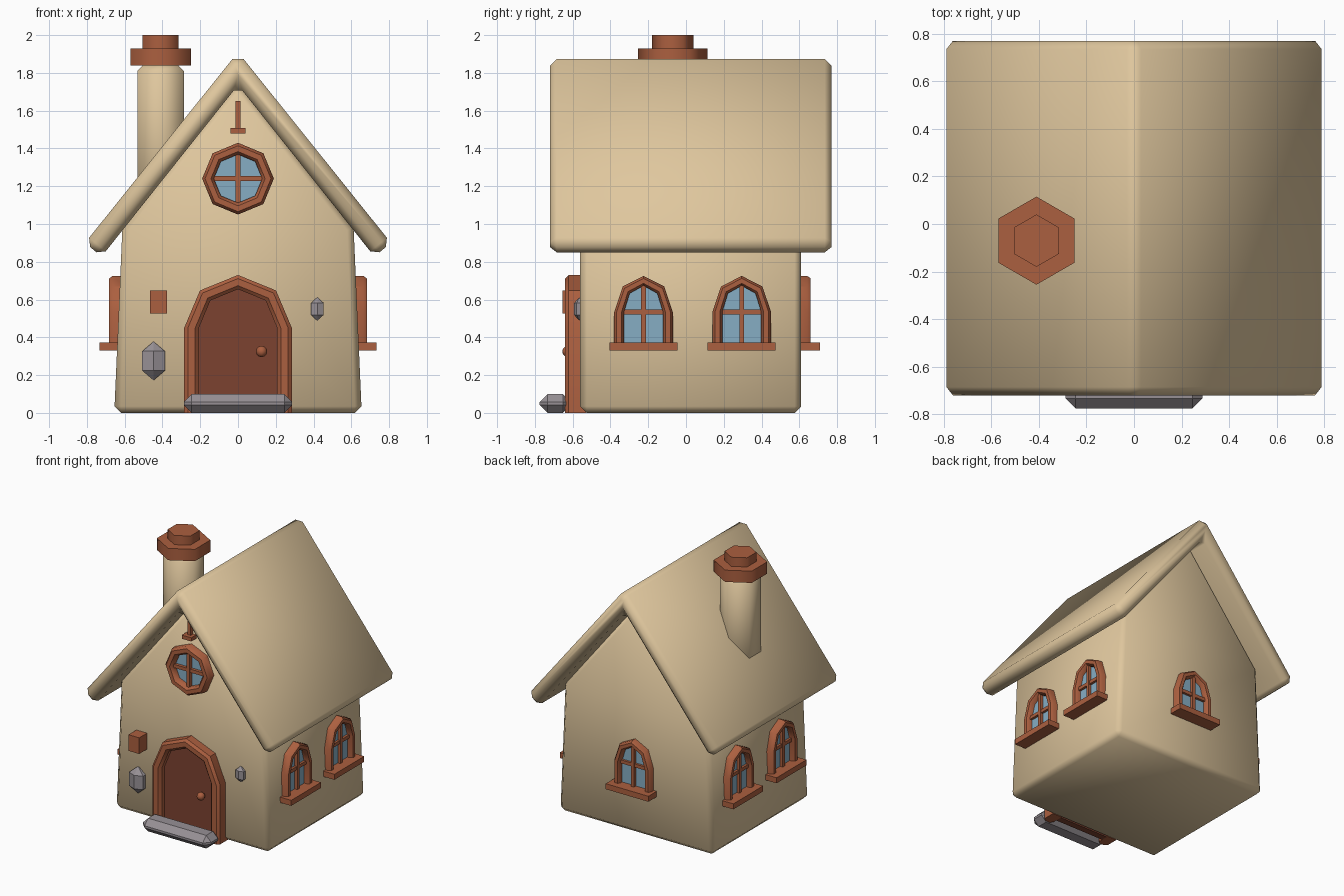
import bpy, bmesh, math
from mathutils import Matrix, Vector

if "Cube" in bpy.data.objects:
    bpy.data.objects.remove(bpy.data.objects["Cube"])


def material(name, rgb):
    m = bpy.data.materials.new(name)
    m.diffuse_color = (*rgb, 1)
    m.use_nodes = True
    m.node_tree.nodes["Principled BSDF"].inputs["Base Color"].default_value = m.diffuse_color
    return m


PLASTER = material("warm plaster", (0.74, 0.57, 0.34))
WOOD = material("reddish wood", (0.41, 0.115, 0.05))
DOOR = material("dark door wood", (0.20, 0.055, 0.03))
STONE = material("grey stone", (0.31, 0.28, 0.30))
GLASS = material("blue glass", (0.24, 0.42, 0.55))


def finish(bm, name, mat, bevel=0, smooth=50, limit=60, segments=1):
    bmesh.ops.recalc_face_normals(bm, faces=bm.faces)
    me = bpy.data.meshes.new(name)
    bm.to_mesh(me)
    bm.free()
    me.materials.append(mat)
    ob = bpy.data.objects.new(name, me)
    bpy.context.collection.objects.link(ob)
    bpy.ops.object.select_all(action='DESELECT')
    ob.select_set(True)
    bpy.context.view_layer.objects.active = ob
    if bevel:
        mod = ob.modifiers.new("bevel", 'BEVEL')
        mod.width, mod.segments = bevel, segments
        mod.limit_method, mod.angle_limit = 'ANGLE', math.radians(limit)
        bpy.ops.object.modifier_apply(modifier=mod.name)
    bpy.ops.object.shade_smooth_by_angle(angle=math.radians(smooth))
    return ob


def prism(name, pts, d0, d1, mat, turn=0, **kw):
    """Outline in (u, z) extruded outward from distance d0 to d1, then turned about z."""
    bm = bmesh.new()
    rot = Matrix.Rotation(math.radians(turn), 3, 'Z')
    a, b = [[bm.verts.new(rot @ Vector((u, -d, z))) for u, z in pts] for d in (d0, d1)]
    bm.faces.new(a)
    bm.faces.new(b)
    for i in range(len(pts)):
        j = (i + 1) % len(pts)
        bm.faces.new((a[i], a[j], b[j], b[i]))
    return finish(bm, name, mat, **kw)


def rect(u0, u1, z0, z1):
    return [(u0, z0), (u1, z0), (u1, z1), (u0, z1)]


def frame(name, outer, inner, d0, d1, closed, turn=0):
    """Chamfered moulding that runs between two matching outlines."""
    bm = bmesh.new()
    rot = Matrix.Rotation(math.radians(turn), 3, 'Z')
    c = 0.018
    section = [(0, d0), (0, d1 - c), (0.25, d1), (0.75, d1), (1, d1 - c), (1, d0)]
    rings = []
    for (u0, z0), (u1, z1) in zip(outer, inner):
        rings.append([bm.verts.new(rot @ Vector((u0 + (u1 - u0) * t, -d, z0 + (z1 - z0) * t)))
                      for t, d in section])
    n, m = len(rings), len(section)
    for i in range(n if closed else n - 1):
        r, s = rings[i], rings[(i + 1) % n]
        for k in range(m):
            l = (k + 1) % m
            bm.faces.new((r[k], r[l], s[l], s[k]))
    if not closed:
        bm.faces.new(rings[0])
        bm.faces.new(rings[-1])
    return finish(bm, name, WOOD, smooth=40)


def arch(z0, zc, rx, rz):
    top = [(rx * math.cos(a), zc + rz * math.sin(a)) for a in (k * math.pi / 4 for k in range(5))]
    return [(rx, z0)] + top + [(-rx, z0)]


def shift(pts, du):
    return [(u + du, z) for u, z in pts]


def lathe(name, x, y, radius, z0, z1, mat, **kw):
    """Six-sided column with corners toward front and back."""
    bm = bmesh.new()
    bmesh.ops.create_cone(bm, cap_ends=True, segments=6, radius1=radius, radius2=radius, depth=z1 - z0,
                          matrix=Matrix.Translation((x, y, (z0 + z1) / 2)))
    if abs(max(v.co.y for v in bm.verts) - y - radius) > 0.001:
        bmesh.ops.rotate(bm, verts=bm.verts, cent=(x, y, 0), matrix=Matrix.Rotation(math.pi / 6, 3, 'Z'))
    return finish(bm, name, mat, **kw)


def ball(name, loc, size, mat, seg, rings, smooth):
    bm = bmesh.new()
    bmesh.ops.create_uvsphere(bm, u_segments=seg, v_segments=rings, radius=1)
    bmesh.ops.scale(bm, verts=bm.verts, vec=size)
    bmesh.ops.translate(bm, verts=bm.verts, vec=loc)
    return finish(bm, name, mat, smooth=smooth)


# House body and roof
prism("house_body", [(-0.655, 0), (0.655, 0), (0.612, 0.98), (0, 1.745), (-0.612, 0.98)],
      0.56, -0.61, PLASTER, bevel=0.035, smooth=60, limit=45)
half = [(0.03, 1.873), (0.81, 0.90), (0.722, 0.828)]
prism("roof", half + [(0, 1.735)] + [(-u, z) for u, z in reversed(half)],
      0.72, -0.77, PLASTER, bevel=0.035, smooth=60)

# Chimney
lathe("chimney_stack", -0.41, -0.07, 0.142, 1.1, 1.845, PLASTER, bevel=0.035, smooth=65, limit=70)
lathe("chimney_cap", -0.41, -0.07, 0.185, 1.84, 1.93, WOOD, smooth=65)
lathe("chimney_pot", -0.41, -0.07, 0.11, 1.92, 2.0, WOOD, smooth=65)


# Arched windows: two on each side, one at the back
def arched_window(name, u, wall, turn):
    outer = shift(arch(0.36, 0.535, 0.155, 0.19), u)
    inner = shift(arch(0.36, 0.535, 0.103, 0.138), u)
    frame(name + "_frame", outer, inner, wall - 0.03, wall + 0.05, False, turn)
    prism(name + "_glass", inner, wall - 0.02, wall + 0.012, GLASS, turn)
    prism(name + "_upright", rect(u - 0.013, u + 0.013, 0.36, 0.68), wall, wall + 0.035, WOOD, turn)
    prism(name + "_crossbar", rect(u - 0.11, u + 0.11, 0.522, 0.548), wall, wall + 0.03, WOOD, turn)
    prism(name + "_sill", rect(u - 0.18, u + 0.18, 0.33, 0.372), wall - 0.01, wall + 0.1, WOOD, turn)


for i, y in enumerate((-0.225, 0.295)):
    arched_window(f"right_window_{i + 1}", y, 0.632, 90)
    arched_window(f"left_window_{i + 1}", -y, 0.632, -90)
arched_window("back_window", 0, 0.61, 180)

# Round gable window
octagon = [(math.cos(k * math.pi / 4), math.sin(k * math.pi / 4)) for k in range(8)]
outer, inner = [[(r * a, 1.24 + r * b) for a, b in octagon] for r in (0.19, 0.128)]
frame("round_window_frame", outer, inner, 0.53, 0.62, True)
prism("round_window_glass", inner, 0.54, 0.572, GLASS)
prism("round_window_upright", rect(-0.013, 0.013, 1.1, 1.38), 0.56, 0.6, WOOD)
prism("round_window_crossbar", rect(-0.14, 0.14, 1.227, 1.253), 0.56, 0.595, WOOD)

# Gable ornament
prism("gable_post", rect(-0.014, 0.014, 1.49, 1.65), 0.54, 0.59, WOOD)
prism("gable_foot", rect(-0.04, 0.04, 1.48, 1.508), 0.54, 0.62, WOOD)

# Door with frame, knob and step
opening = arch(0, 0.45, 0.207, 0.205)
frame("door_frame", arch(0, 0.45, 0.285, 0.28), opening, 0.53, 0.64, False)
prism("door", opening, 0.54, 0.59, DOOR)
ball("door_knob", (0.125, -0.625, 0.325), (0.03, 0.03, 0.03), WOOD, 8, 6, 60)
prism("door_step", rect(-0.287, 0.287, 0, 0.1), 0.61, 0.775, STONE, bevel=0.042, smooth=30)

# Letter box and wall stones
prism("letter_box", rect(-0.465, -0.375, 0.525, 0.648), 0.55, 0.655, WOOD)
ball("large_wall_stone", (-0.447, -0.565, 0.275), (0.08, 0.055, 0.103), STONE, 6, 3, 30)
ball("small_wall_stone", (0.42, -0.565, 0.55), (0.045, 0.032, 0.062), STONE, 6, 3, 30)
